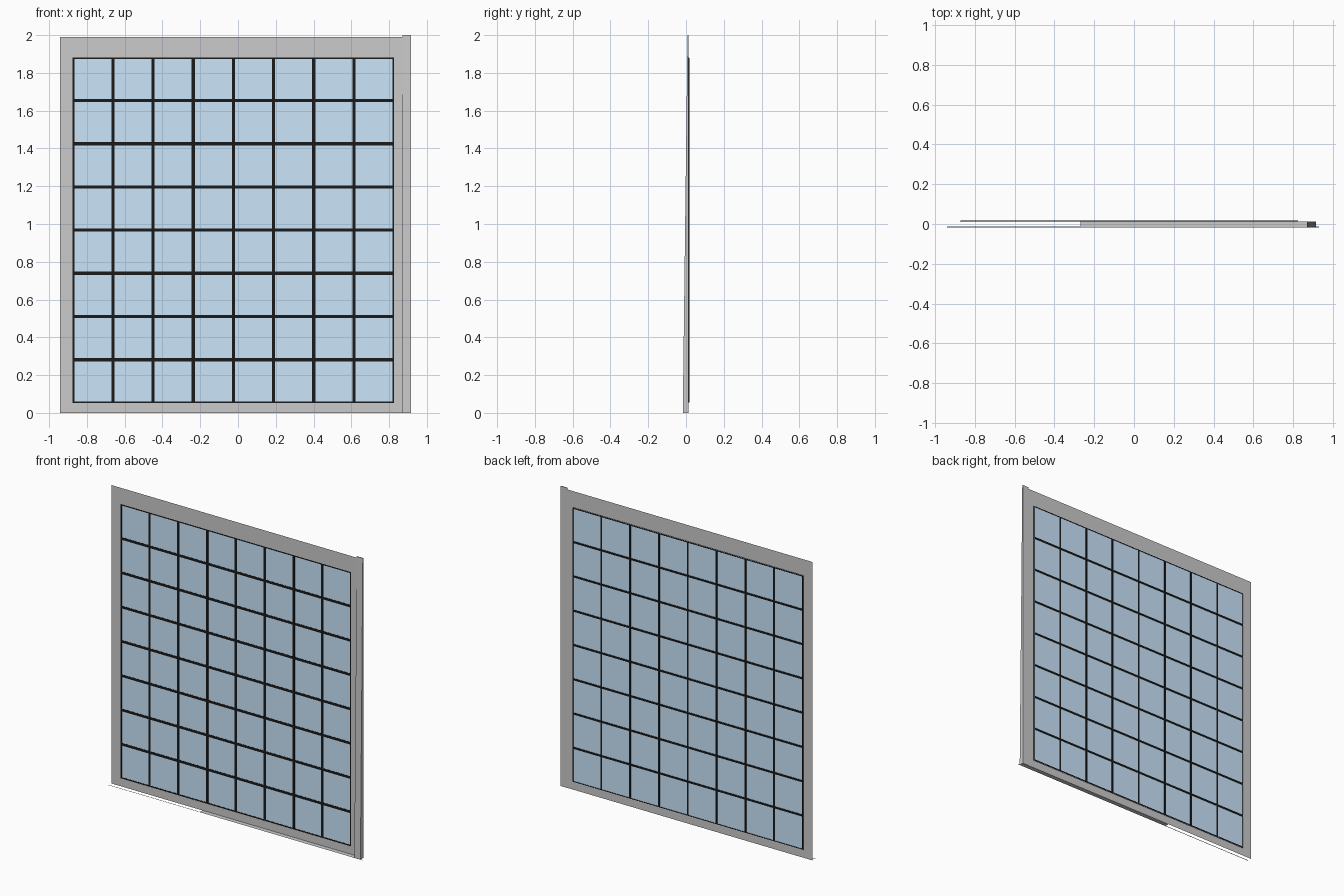
import bpy, bmesh

if "Cube" in bpy.data.objects:
    bpy.data.objects.remove(bpy.data.objects["Cube"])

def material(name, color):
    m = bpy.data.materials.new(name)
    m.diffuse_color = color
    m.use_nodes = True
    m.node_tree.nodes["Principled BSDF"].inputs["Base Color"].default_value = m.diffuse_color
    return m

BLACK = material("black", (0.01, 0.01, 0.01, 1))
BLUE = material("pane_blue", (0.6, 0.79, 0.97, 1))

def finish(name, bm, mat=None):
    me = bpy.data.meshes.new(name)
    bm.to_mesh(me)
    bm.free()
    ob = bpy.data.objects.new(name, me)
    bpy.context.collection.objects.link(ob)
    if mat:
        me.materials.append(mat)
    return ob

def rect(bm, x0, x1, z0, z1, y):
    # upright flat rectangle
    bm.faces.new([bm.verts.new(p) for p in
                  ((x0, y, z0), (x1, y, z0), (x1, y, z1), (x0, y, z1))])

def flat(bm, x0, x1, y0, y1, z):
    # level flat rectangle
    bm.faces.new([bm.verts.new(p) for p in
                  ((x0, y0, z), (x1, y0, z), (x1, y1, z), (x0, y1, z))])

def box(bm, x0, x1, z0, z1, y0, y1, taper):
    # bar whose back face is narrower than its front face
    f = [bm.verts.new(p) for p in
         ((x0, y0, z0), (x1, y0, z0), (x1, y0, z1), (x0, y0, z1))]
    t = taper
    b = [bm.verts.new(p) for p in
         ((x0 + t, y1, z0 + t), (x1 - t, y1, z0 + t),
          (x1 - t, y1, z1 - t), (x0 + t, y1, z1 - t))]
    bm.faces.new(f)
    bm.faces.new(b[::-1])
    for i in range(4):
        j = (i + 1) % 4
        bm.faces.new((f[j], f[i], b[i], b[j]))

X0, X1, Z0, Z1 = -0.875, 0.826, 0.053, 1.882   # glazed opening
L, R, TOP = -0.942, 0.915, 1.99                # frame outline
FY, GY, FRONT = 0.012, 0.0165, -0.017
N = 8

# Thin surround
bm = bmesh.new()
rect(bm, L, X0, 0, TOP, FY)
rect(bm, X1, R, 0, TOP, FY)
rect(bm, X0, X1, 0, Z0, FY)
rect(bm, X0, X1, Z1, TOP, FY)
bmesh.ops.remove_doubles(bm, verts=bm.verts, dist=1e-5)
finish("frame", bm)

# Leaning wedge along the right edge
bm = bmesh.new()
tri = ((FRONT, 0), (FY + 0.001, 0), (FY + 0.001, 2.0), (FY - 0.004, 2.0))
a = [bm.verts.new((0.87, y, z)) for y, z in tri]
b = [bm.verts.new((R, y, z)) for y, z in tri]
bm.faces.new(a[::-1])
bm.faces.new(b)
for i in range(4):
    j = (i + 1) % 4
    bm.faces.new((a[i], a[j], b[j], b[i]))
bmesh.ops.recalc_face_normals(bm, faces=bm.faces)
finish("right_wedge", bm)

# Sill plate and the narrow strip on the floor
bm = bmesh.new()
flat(bm, -0.27, R, FRONT, FY, 0.001)
finish("sill_plate", bm)
bm = bmesh.new()
flat(bm, -0.942, 0.93, FRONT - 0.001, FRONT + 0.004, 0)
finish("floor_strip", bm)

# Glass panes
dx, dz = (X1 - X0) / N, (Z1 - Z0) / N
bm = bmesh.new()
for i in range(N):
    for k in range(N):
        rect(bm, X0 + i * dx, X0 + (i + 1) * dx, Z0 + k * dz, Z0 + (k + 1) * dz, GY)
bmesh.ops.remove_doubles(bm, verts=bm.verts, dist=1e-5)
finish("glass_panes", bm, BLUE)

# Glazing bars, half width at the border
bm = bmesh.new()
w = 0.0085
for i in range(N + 1):
    x, z = X0 + i * dx, Z0 + i * dz
    box(bm, max(x - w, X0), min(x + w, X1), Z0, Z1, 0.0125, 0.0185, 0.0025)
    box(bm, X0, X1, max(z - w, Z0), min(z + w, Z1), 0.0125, 0.0185, 0.0025)
bmesh.ops.recalc_face_normals(bm, faces=bm.faces)
finish("glazing_bars", bm, BLACK)
